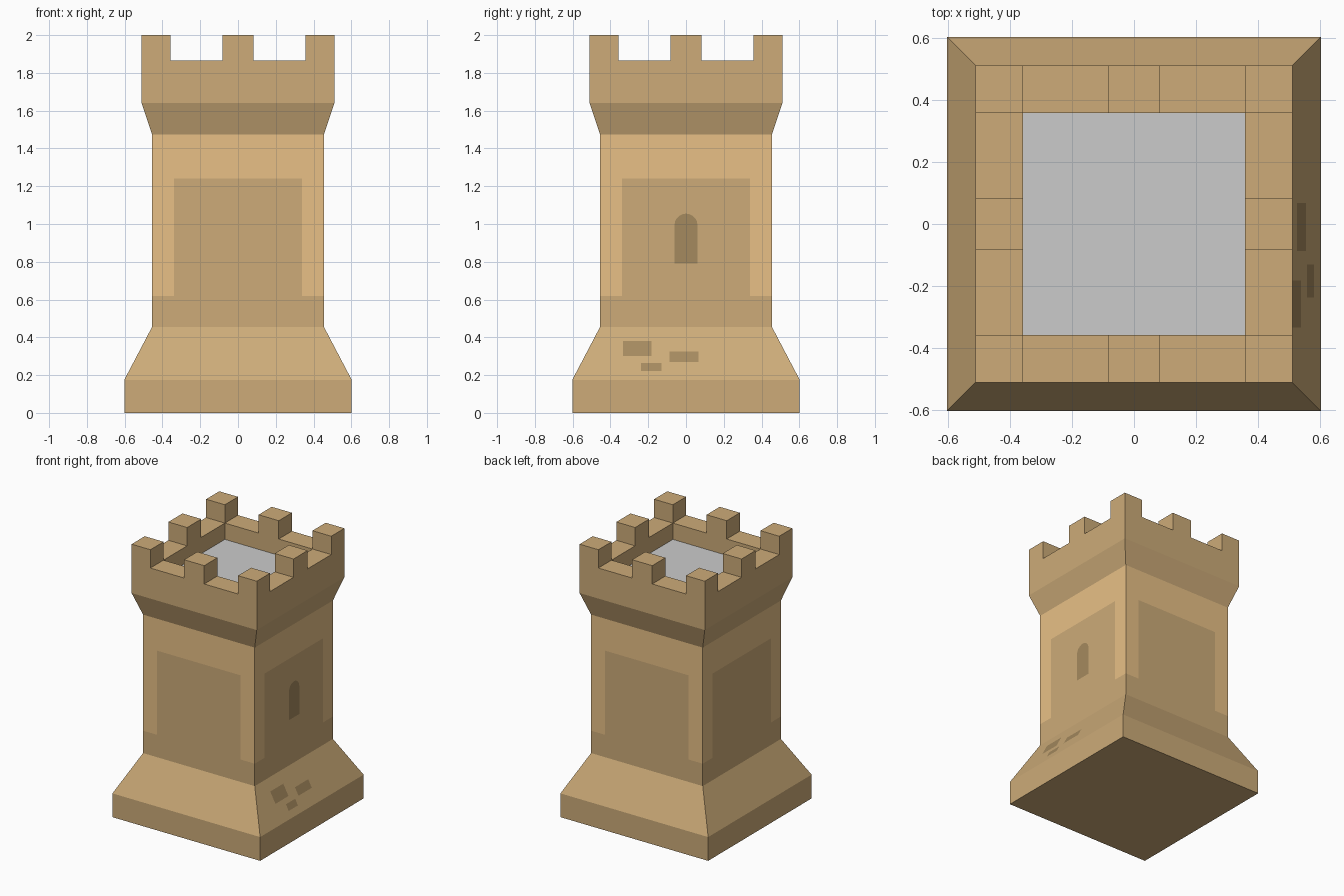
import bpy, bmesh, math
from mathutils import Matrix, Vector

if "Cube" in bpy.data.objects:
    bpy.data.objects.remove(bpy.data.objects["Cube"])


def material(name, rgb):
    m = bpy.data.materials.new(name)
    m.diffuse_color = (*rgb, 1)
    m.use_nodes = True
    m.node_tree.nodes["Principled BSDF"].inputs["Base Color"].default_value = m.diffuse_color
    return m


STONE = material("stone", (0.61, 0.41, 0.19))
LIGHT = material("light_stone", (0.81, 0.53, 0.24))
DARK = material("dark_stone", (0.376, 0.254, 0.114))

W, B, P, I = 0.455, 0.602, 0.51, 0.357     # half widths: wall, base, parapet, inside
FLOOR, WALK, TOP = 1.745, 1.865, 2.0       # heights: roof floor, crenel, merlon


def finish(name, bm, mats):
    bmesh.ops.remove_doubles(bm, verts=bm.verts, dist=1e-5)
    me = bpy.data.meshes.new(name)
    bm.to_mesh(me)
    bm.free()
    for m in mats:
        me.materials.append(m)
    ob = bpy.data.objects.new(name, me)
    bpy.context.collection.objects.link(ob)
    return ob


def face(bm, pts, mat=0):
    f = bm.faces.new([bm.verts.new(p) for p in pts])
    f.material_index = mat
    return f


def side_bands(bm, profile):
    """Square tower skin following (half width, height) points."""
    for (r0, z0), (r1, z1) in zip(profile, profile[1:]):
        for k in range(4):
            rot = Matrix.Rotation(k * math.pi / 2, 3, 'Z')
            face(bm, [rot @ Vector(p) for p in
                      ((r0, -r0, z0), (r0, r0, z0), (r1, r1, z1), (r1, -r1, z1))])


# Base: plinth and sloping skirt, closed underneath
bm = bmesh.new()
side_bands(bm, [(B, 0), (B, 0.175), (W, 0.455)])
face(bm, [(-B, -B, 0), (-B, B, 0), (B, B, 0), (B, -B, 0)])
finish("base", bm, [STONE])

# Shaft: stone band and panel inside a light frame, flush on each side
bm = bmesh.new()
S, Z0, Z1, Z2, Z3 = 0.34, 0.455, 0.62, 1.24, 1.475
rects = [(-W, W, Z0, Z1, 0), (-S, S, Z1, Z2, 0),
         (-W, -S, Z1, Z2, 1), (S, W, Z1, Z2, 1), (-W, W, Z2, Z3, 1)]
for k in range(4):
    rot = Matrix.Rotation(k * math.pi / 2, 3, 'Z')
    for y0, y1, z0, z1, m in rects:
        face(bm, [rot @ Vector((W, y, z)) for y, z in
                  ((y0, z0), (y1, z0), (y1, z1), (y0, z1))], m)
finish("shaft", bm, [STONE, LIGHT])

# Parapet: flare, outer wall, inner wall and walkway with eight merlons
bm = bmesh.new()
side_bands(bm, [(W, Z3), (P, 1.64), (P, WALK)])
side_bands(bm, [(I, WALK), (I, FLOOR)])
cuts = [-P, -I, -0.082, 0.082, I, P]
merlons = []
for i in range(5):
    for j in range(5):
        if i in (0, 4) or j in (0, 4):
            x0, x1, y0, y1 = cuts[i], cuts[i + 1], cuts[j], cuts[j + 1]
            f = face(bm, [(x0, y0, WALK), (x1, y0, WALK), (x1, y1, WALK), (x0, y1, WALK)])
            if i % 2 == 0 and j % 2 == 0:
                merlons.append(f)
for f in merlons:
    low = [v.co.copy() for v in f.verts]
    for v in f.verts:
        v.co.z = TOP
    high = [v.co.copy() for v in f.verts]
    for a in range(4):
        b = (a + 1) % 4
        face(bm, [low[a], low[b], high[b], high[a]])
finish("parapet", bm, [STONE])

# Roof floor (plain grey)
bm = bmesh.new()
face(bm, [(-I, -I, FLOOR), (I, -I, FLOOR), (I, I, FLOOR), (-I, I, FLOOR)])
finish("roof_floor", bm, [])

# Arched window on the right side
bm = bmesh.new()
r, spring = 0.061, 0.994
outline = [(-r, 0.79), (r, 0.79)]
outline += [(r * math.cos(a * math.pi / 10), spring + r * math.sin(a * math.pi / 10))
            for a in range(11)]
face(bm, [(W + 0.002, y, z) for y, z in outline])
finish("window", bm, [DARK])

# Dark bricks lying on the right skirt slope
bm = bmesh.new()
for y0, y1, z0, z1 in [(-0.333, -0.182, 0.30, 0.38), (-0.087, 0.067, 0.27, 0.325),
                       (-0.237, -0.13, 0.222, 0.265)]:
    face(bm, [(B - (z - 0.175) * (B - W) / 0.28 + 0.002, y, z) for y, z in
              ((y0, z0), (y1, z0), (y1, z1), (y0, z1))])
finish("bricks", bm, [DARK])
